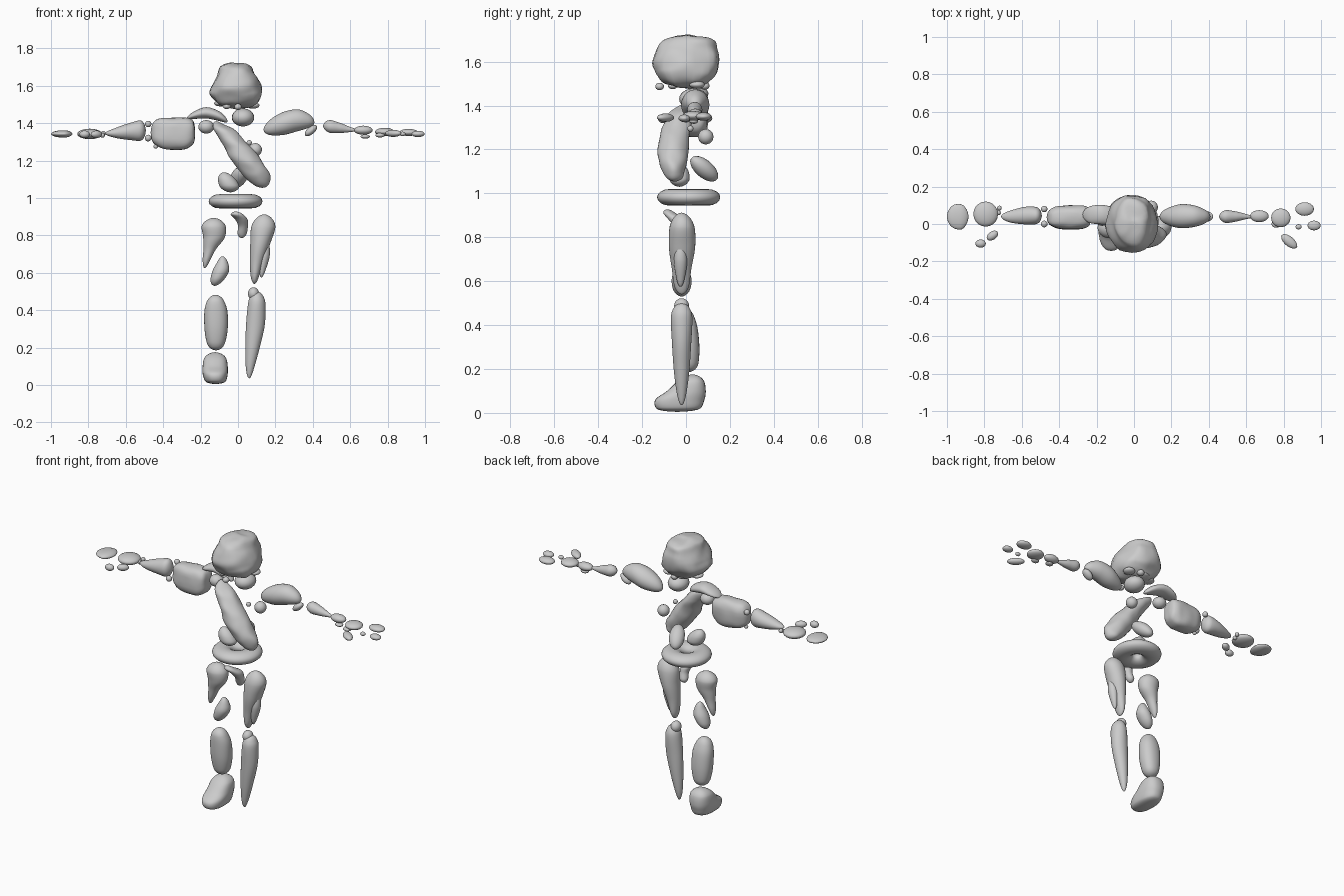
import bpy, math
from mathutils import Vector, noise

clay = bpy.data.materials.new("light_grey_clay")
clay.diffuse_color = (0.6, 0.6, 0.6, 1)


def finish(ob, name):
    ob.name = name
    ob.data.name = name
    ob.data.materials.append(clay)
    for p in ob.data.polygons:
        p.use_smooth = True
    return ob


def cubic(a, b, c, d, t):
    return b + 0.5 * t * (c - a + t * (2*a - 5*b + 4*c - d + t * (3*(b - c) + d - a)))


def limb(name, axis, rings, power=2.0, rough=0.0, sides=28, steps=7):
    """Rounded loft: each ring is (x, y, z, half width, half depth); the end radii are zero.
    axis 0 lays rings in the y-z plane, axis 2 in the x-y plane."""
    u, v = [(1, 2), None, (0, 1)][axis]
    keys = [(*r[:3], r[3]**2, r[4]**2) for r in rings]
    n, verts, faces = len(keys), [], []
    for i in range(n - 1):
        quad = [keys[max(i - 1, 0)], keys[i], keys[i + 1], keys[min(i + 2, n - 1)]]
        for k in range(steps + (i == n - 2)):
            t = k / steps
            if i == 0:
                t = t * t
            if i == n - 2:
                t = 1 - (1 - t)**2
            s = [cubic(*q, t) for q in zip(*quad)]
            r1, r2 = (math.sqrt(max(q, 1e-7)) for q in s[3:])
            for j in range(sides):
                a = 2 * math.pi * j / sides
                co, si = math.cos(a), math.sin(a)
                p = Vector(s[:3])
                p[u] += r1 * math.copysign(abs(co)**(2 / power), co)
                p[v] += r2 * math.copysign(abs(si)**(2 / power), si)
                verts.append(p + rough * noise.noise_vector(p * 14))
    rows = len(verts) // sides
    for i in range(rows - 1):
        for j in range(sides):
            k = (j + 1) % sides
            faces.append((i*sides + j, i*sides + k, (i+1)*sides + k, (i+1)*sides + j))
    faces += [tuple(range(sides))[::-1], tuple(range((rows - 1)*sides, rows*sides))]
    me = bpy.data.meshes.new(name)
    me.from_pydata(verts, [], faces)
    ob = bpy.data.objects.new(name, me)
    bpy.context.collection.objects.link(ob)
    # keep the surface pointing outward whichever way the loft runs
    bpy.context.view_layer.objects.active = ob
    ob.select_set(True)
    bpy.ops.object.mode_set(mode='EDIT')
    bpy.ops.mesh.select_all(action='SELECT')
    bpy.ops.mesh.normals_make_consistent(inside=False)
    bpy.ops.object.mode_set(mode='OBJECT')
    ob.select_set(False)
    return finish(ob, name)


def ball(name, loc, size, rot=(0, 0, 0)):
    bpy.ops.mesh.primitive_uv_sphere_add(segments=20, ring_count=12, location=loc,
                                         rotation=[math.radians(a) for a in rot])
    ob = bpy.context.object
    ob.scale = size
    return finish(ob, name)


# head and neck
limb("head", 2, [(0, .02, 1.475, 0, 0), (0, 0, 1.505, .105, .105), (-.01, 0, 1.55, .138, .138),
                 (-.01, 0, 1.60, .128, .147), (-.01, .005, 1.66, .10, .138),
                 (-.01, .01, 1.70, .078, .115), (-.01, .015, 1.722, 0, 0)], 2.4, .012)
ball("neck", (.027, .035, 1.43), (.06, .066, .048))
for i, (x, y, z, a, b) in enumerate([(-.09, .02, 1.505, .038, .016), (-.02, .05, 1.495, .045, .015),
                                     (.08, .05, 1.495, .035, .018), (0, -.12, 1.487, .02, .017),
                                     (-.06, -.06, 1.49, .022, .015), (.06, -.03, 1.5, .025, .015),
                                     (.02, .085, 1.49, .022, .018)]):
    ball(f"jaw_bead_{i}", (x, y, z), (a, a, b))

# torso
limb("chest", 2, [(.13, -.05, 1.05, 0, 0), (.115, -.055, 1.085, .052, .045),
                  (.088, -.06, 1.14, .077, .062), (.04, -.06, 1.21, .08, .07),
                  (-.01, -.048, 1.28, .068, .065), (-.06, -.03, 1.35, .058, .055),
                  (-.10, -.01, 1.39, .035, .035), (-.12, 0, 1.415, 0, 0)], 2, .008)
limb("belly", 2, [(-.04, -.03, 1.03, 0, 0), (-.045, -.03, 1.06, .052, .045),
                  (-.06, -.03, 1.10, .047, .042), (-.075, -.03, 1.137, 0, 0)])
ball("lower_back", (.005, .083, 1.112), (.045, .08, .04), (-38, 0, 25))
ball("rib_ball", (.093, .09, 1.258), (.035, .035, .035))
ball("rib_bead", (.06, .02, 1.295), (.014, .014, .014))
ball("armpit_ball", (-.17, .03, 1.38), (.042, .04, .036))
bpy.ops.mesh.primitive_torus_add(major_radius=.086, minor_radius=.058, major_segments=40,
                                 minor_segments=16, location=(-.013, .012, .982))
waist = finish(bpy.context.object, "waist_ring")
waist.scale = (1, 1, .65)

# arm on the -x side
limb("shoulder", 0, [(-.275, .05, 1.425, 0, 0), (-.235, .05, 1.442, .045, .02),
                     (-.17, .05, 1.455, .052, .03), (-.10, .04, 1.437, .045, .026),
                     (-.055, .03, 1.41, 0, 0)])
limb("upper_arm_a", 0, [(-.465, .035, 1.35, 0, 0), (-.445, .035, 1.35, .045, .065),
                        (-.39, .035, 1.345, .064, .083), (-.29, .035, 1.345, .064, .086),
                        (-.245, .035, 1.35, .05, .07), (-.228, .035, 1.35, 0, 0)], 2.8, .006)
limb("forearm_a", 0, [(-.71, .04, 1.345, 0, 0), (-.66, .04, 1.347, .032, .025),
                      (-.58, .045, 1.355, .047, .045), (-.52, .045, 1.36, .045, .054),
                      (-.493, .045, 1.36, 0, 0)])
for i, (x, y, z, r) in enumerate([(-.48, .08, 1.395, .017), (-.48, 0, 1.32, .018),
                                  (-.72, .085, 1.345, .013), (-.725, .06, 1.335, .013),
                                  (-.44, .03, 1.275, .012)]):
    ball(f"arm_bead_{i}", (x, y, z), (r, r, r))
ball("palm_a", (-.793, .053, 1.342), (.066, .067, .028))
limb("fingers_a", 0, [(-1, .04, 1.342, 0, 0), (-.965, .04, 1.342, .062, .017),
                      (-.92, .038, 1.342, .066, .019), (-.885, .04, 1.342, 0, 0)])
ball("thumb_tip_a", (-.82, -.105, 1.34), (.028, .022, .02))
ball("thumb_base_a", (-.757, -.062, 1.34), (.034, .022, .02), (0, 0, 35))

# arm on the +x side
limb("upper_arm_b", 0, [(.137, .04, 1.365, 0, 0), (.18, .04, 1.38, .045, .045),
                        (.25, .042, 1.40, .064, .062), (.32, .042, 1.415, .058, .058),
                        (.38, .04, 1.412, .036, .036), (.408, .04, 1.405, 0, 0)])
ball("elbow_b", (.39, .04, 1.36), (.04, .027, .02), (0, -40, 0))
limb("forearm_b", 0, [(.455, .04, 1.385, 0, 0), (.49, .04, 1.382, .034, .034),
                      (.54, .04, 1.375, .028, .028), (.59, .04, 1.367, .016, .016),
                      (.635, .038, 1.362, 0, 0)])
ball("wrist_b", (.67, .042, 1.362), (.05, .032, .024))
ball("wrist_bead_b", (.68, .035, 1.328), (.025, .02, .011))
ball("palm_b", (.785, .033, 1.353), (.052, .05, .022))
ball("palm_bead_b", (.76, 0, 1.335), (.025, .02, .012))
ball("finger_long_b", (.912, .08, 1.35), (.05, .036, .019))
ball("finger_short_b", (.963, -.008, 1.342), (.035, .026, .017))
ball("finger_bead_b", (.88, -.015, 1.342), (.016, .014, .012))
ball("thumb_b", (.83, -.093, 1.345), (.052, .026, .019), (0, 0, -40))

# hips and leg on the -x side
limb("hip_hook", 2, [(.02, -.01, .785, 0, 0), (.022, -.01, .81, .025, .025),
                     (.027, -.025, .85, .026, .03), (.018, -.045, .885, .033, .038),
                     (-.005, -.075, .91, .034, .028), (-.012, -.085, .927, 0, 0)])
limb("thigh_a", 2, [(-.178, -.02, .625, 0, 0), (-.168, -.02, .67, .021, .025),
                    (-.15, -.02, .73, .035, .035), (-.128, -.02, .79, .058, .05),
                    (-.13, -.02, .85, .064, .055), (-.13, -.02, .893, 0, 0)])
limb("knee_a", 2, [(-.125, -.02, .53, 0, 0), (-.11, -.02, .565, .037, .04),
                   (-.092, -.02, .61, .044, .045), (-.083, -.02, .655, .029, .03),
                   (-.083, -.02, .688, 0, 0)])
limb("shin_a", 2, [(-.118, .01, .185, 0, 0), (-.118, .01, .22, .047, .045),
                   (-.117, .005, .30, .062, .056), (-.118, -.002, .39, .062, .054),
                   (-.12, -.01, .45, .045, .042), (-.12, -.01, .482, 0, 0)], 2.2)
limb("foot_a", 2, [(-.12, -.04, .005, 0, 0), (-.12, -.035, .02, .055, .10),
                   (-.122, -.028, .06, .067, .112), (-.122, .002, .10, .067, .088),
                   (-.122, .022, .145, .058, .06), (-.122, .03, .175, 0, 0)], 2.4)

# leg on the +x side
limb("thigh_b", 2, [(.088, -.02, .54, 0, 0), (.09, -.02, .58, .022, .034),
                    (.10, -.02, .66, .037, .045), (.12, -.018, .76, .054, .06),
                    (.136, -.018, .85, .064, .056), (.14, -.02, .912, 0, 0)])
limb("thigh_prong_b", 2, [(.125, -.025, .575, 0, 0), (.13, -.025, .61, .016, .018),
                          (.143, -.025, .70, .028, .03), (.15, -.025, .78, 0, 0)])
ball("knee_b", (.083, -.02, .488), (.03, .034, .034))
limb("shin_b", 2, [(.06, -.02, .035, 0, 0), (.064, -.02, .09, .022, .022),
                   (.078, -.02, .20, .038, .036), (.093, -.02, .32, .05, .044),
                   (.10, -.02, .43, .047, .049), (.10, -.02, .475, .035, .038),
                   (.10, -.02, .50, 0, 0)])
